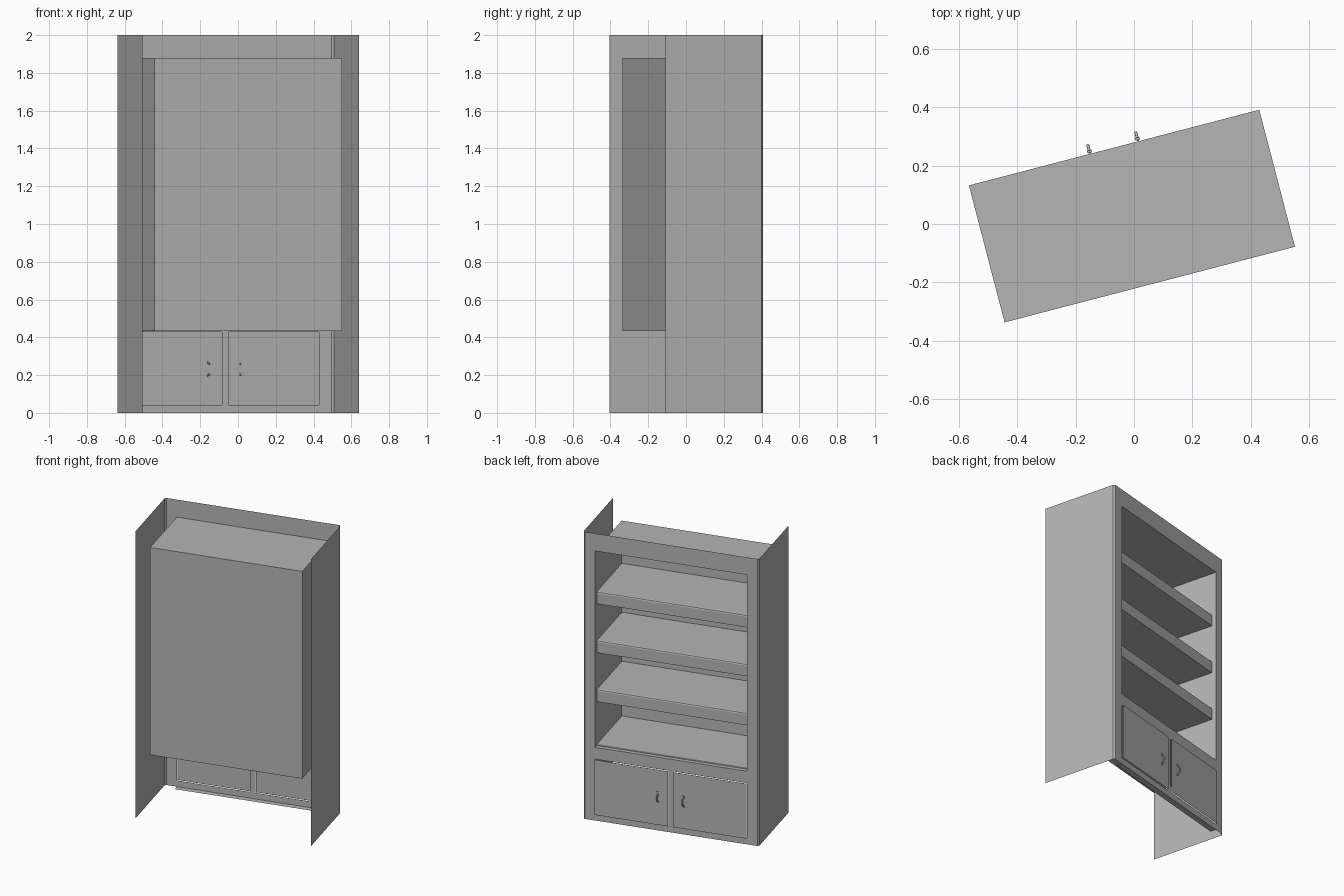
import bpy, bmesh, math
from mathutils import Vector

if "Cube" in bpy.data.objects:
    bpy.data.objects.remove(bpy.data.objects["Cube"])

GREY = 0.46
ANGLE = math.radians(14.6)      # whole cabinet is turned about z
HALF_W, BACK, FACE = 0.592, -0.265, 0.27
CHAMFER = 0.011
IN_W, IN_BACK = 0.513, -0.214   # niche half width and back
NICHE_LOW, FLOOR, NICHE_TOP = 0.433, 0.509, 1.878
DOOR_LOW, DOOR_TOP, STILE = 0.043, 0.427, 0.018

paint = bpy.data.materials.new("plain_grey")
paint.use_nodes = True
paint.diffuse_color = (GREY, GREY, GREY, 1)
paint.node_tree.nodes["Principled BSDF"].inputs["Base Color"].default_value = (GREY, GREY, GREY, 1)


def finish(name, bm):
    bmesh.ops.remove_doubles(bm, verts=bm.verts, dist=1e-5)
    mesh = bpy.data.meshes.new(name)
    bm.to_mesh(mesh)
    bm.free()
    mesh.materials.append(paint)
    obj = bpy.data.objects.new(name, mesh)
    obj.rotation_euler.z = ANGLE
    bpy.context.collection.objects.link(obj)
    return obj


def quad(bm, *points):
    return bm.faces.new([bm.verts.new(p) for p in points])


def block(name, lo, hi, bevel=0):
    bm = bmesh.new()
    bmesh.ops.create_cube(bm, size=1)
    lo, hi = Vector(lo), Vector(hi)
    for v in bm.verts:
        v.co = (lo + hi) / 2 + v.co * (hi - lo)
    if bevel:
        # soften only the upper front edge
        edge = [e for e in bm.edges if all(v.co.y > hi.y - 1e-4 and v.co.z > hi.z - 1e-4 for v in e.verts)]
        bmesh.ops.bevel(bm, geom=edge, offset=bevel, segments=2, affect='EDGES', profile=0.5)
    return finish(name, bm)


# Thin outer sides with a chamfered front corner
for name, s in (("left_side", 1), ("right_side", -1)):
    bm = bmesh.new()
    path = [(s * HALF_W, BACK), (s * HALF_W, FACE - CHAMFER), (s * (HALF_W - CHAMFER), FACE)]
    for a, b in zip(path, path[1:]):
        f = quad(bm, (*a, 0), (*b, 0), (*b, 2), (*a, 2))
        if s < 0:
            f.normal_flip()
    finish(name, bm)

# Face frame: grid of cells with the niche and door openings left out
bm = bmesh.new()
xs = [-HALF_W + CHAMFER, -IN_W, -STILE, STILE, IN_W, HALF_W - CHAMFER]
zs = [0, DOOR_LOW, DOOR_TOP, FLOOR, NICHE_TOP, 2]
for i, (x0, x1) in enumerate(zip(xs, xs[1:])):
    for j, (z0, z1) in enumerate(zip(zs, zs[1:])):
        if (j == 3 and i in (1, 2, 3)) or (j == 1 and i in (1, 3)):
            continue
        quad(bm, (x1, FACE, z0), (x0, FACE, z0), (x0, FACE, z1), (x1, FACE, z1))
bmesh.ops.remove_doubles(bm, verts=bm.verts, dist=1e-5)
bmesh.ops.dissolve_limit(bm, angle_limit=0.01, verts=bm.verts, edges=bm.edges)
# narrow return under the bottom rail
quad(bm, (-IN_W, FACE, 0), (IN_W, FACE, 0), (IN_W, FACE - 0.04, 0), (-IN_W, FACE - 0.04, 0))
finish("face_frame", bm)

# Niche shell, open towards the shelves
bm = bmesh.new()
bmesh.ops.create_cube(bm, size=1)
for v in bm.verts:
    v.co = (v.co.x * 2 * IN_W,
            FACE if v.co.y > 0 else IN_BACK,
            NICHE_TOP if v.co.z > 0 else NICHE_LOW)
bm.faces.ensure_lookup_table()
bmesh.ops.delete(bm, geom=[f for f in bm.faces if f.normal.y > 0.5], context='FACES')
finish("niche_shell", bm)

# Niche floor and shelves
edge_w, edge_b, shelf_front = IN_W - 0.001, IN_BACK + 0.001, 0.24
block("niche_floor", (-edge_w, edge_b, NICHE_LOW + 0.001), (edge_w, FACE - 0.001, FLOOR))
block("floor_board", (-edge_w, edge_b, FLOOR), (edge_w, shelf_front, FLOOR + 0.008), 0.005)
for i in range(3):
    top = 0.899 + 0.341 * i
    block(f"shelf_{i + 1}", (-edge_w, edge_b, top - 0.084), (edge_w, shelf_front, top), 0.01)

# Raised doors with a beaded panel, and bow pulls
for side, s in (("left", 1), ("right", -1)):
    bm = bmesh.new()
    x0, x1 = sorted((s * STILE, s * IN_W))
    face = quad(bm, (x1, FACE, DOOR_LOW), (x0, FACE, DOOR_LOW), (x0, FACE, DOOR_TOP), (x1, FACE, DOOR_TOP))
    bm.normal_update()
    for width, lift in ((0.003, 0.007), (0.007, 0.004), (0.025, 0), (0.006, -0.006), (0.022, 0.004)):
        bmesh.ops.inset_region(bm, faces=[face], thickness=width, depth=lift, use_even_offset=True)
        bm.normal_update()
    finish(f"{side}_door", bm)

    curve = bpy.data.curves.new(f"{side}_pull", 'CURVE')
    curve.dimensions = '3D'
    curve.bevel_depth, curve.bevel_resolution, curve.use_fill_caps = 0.005, 2, True
    curve.resolution_u = 6
    spline = curve.splines.new('BEZIER')
    spline.bezier_points.add(2)
    for p, (y, z) in zip(spline.bezier_points, ((0.275, 0.198), (0.3, 0.232), (0.275, 0.266))):
        p.co = (s * 0.085, y, z)
        p.handle_left_type = p.handle_right_type = 'AUTO'
    curve.materials.append(paint)
    pull = bpy.data.objects.new(f"{side}_pull", curve)
    pull.rotation_euler.z = ANGLE
    bpy.context.collection.objects.link(pull)
    # small mounting plates at the pull's ends
    for end, z in (("lower", 0.198), ("upper", 0.266)):
        x = s * 0.085
        block(f"{side}_pull_{end}_plate", (x - 0.008, 0.274, z - 0.008), (x + 0.008, 0.283, z + 0.008))
